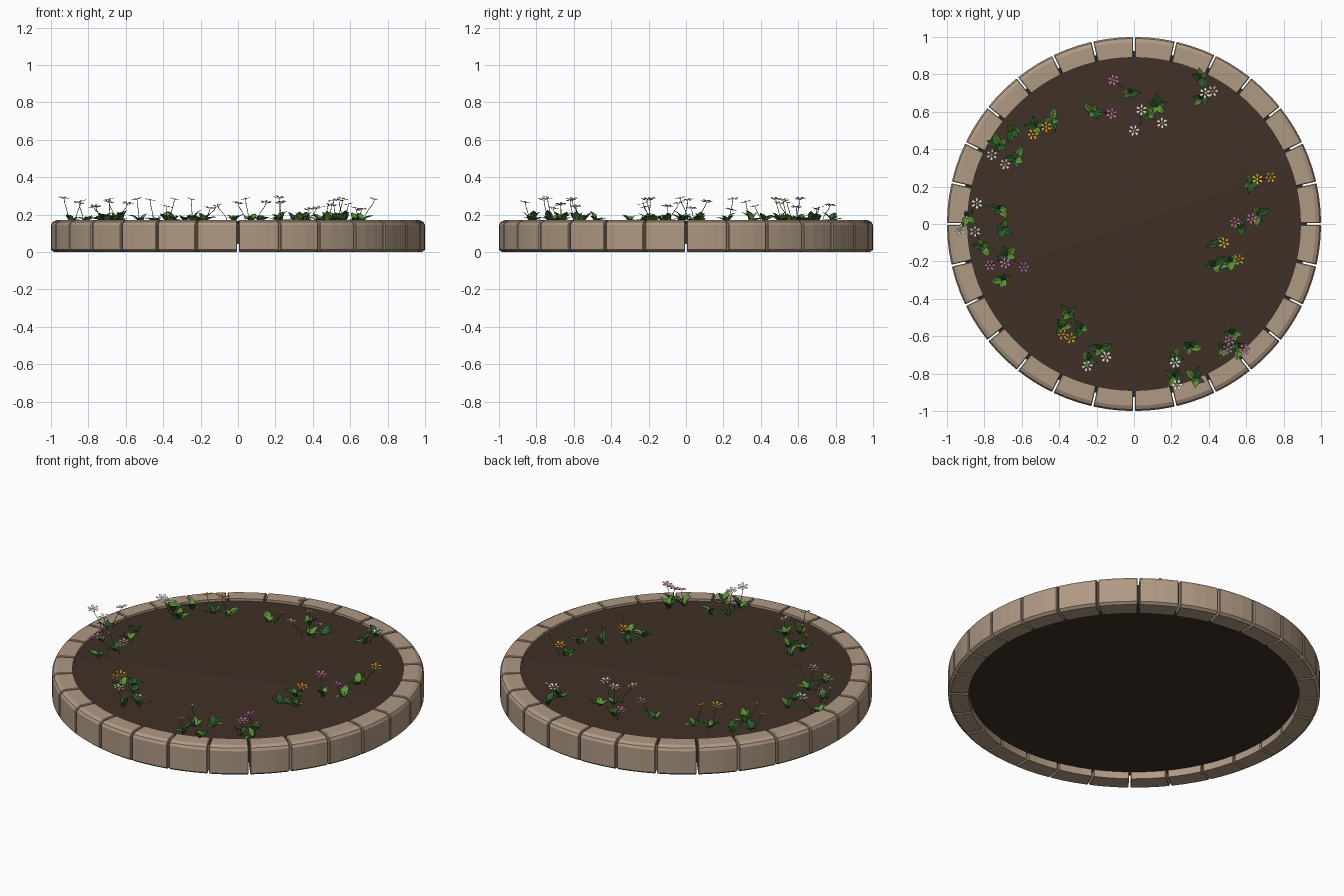
import bpy, bmesh, math, random
from mathutils import Vector

random.seed(4)
if "Cube" in bpy.data.objects:
    bpy.data.objects.remove(bpy.data.objects["Cube"], do_unlink=True)


def material(name, rgb):
    m = bpy.data.materials.new(name)
    m.use_nodes = True
    m.diffuse_color = (*rgb, 1)
    m.node_tree.nodes["Principled BSDF"].inputs["Base Color"].default_value = (*rgb, 1)
    return m


STONE = material("tan stone", (0.43, 0.32, 0.23))
SOIL = material("dark soil", (0.05, 0.03, 0.02))
LEAF = material("fresh green leaf", (0.11, 0.28, 0.04))
DARK = material("deep green leaf", (0.025, 0.1, 0.025))
STEM = material("stem green", (0.05, 0.13, 0.03))
PETALS = {
    "pink": material("pink petal", (0.62, 0.18, 0.5)),
    "white": material("white petal", (0.8, 0.76, 0.74)),
    "orange": material("orange petal", (0.8, 0.38, 0.04)),
}
CENTRE = material("yellow centre", (0.7, 0.45, 0.05))


def add_object(name, bm, *mats):
    mesh = bpy.data.meshes.new(name)
    bm.to_mesh(mesh)
    bm.free()
    for m in mats:
        mesh.materials.append(m)
    obj = bpy.data.objects.new(name, mesh)
    bpy.context.collection.objects.link(obj)
    return obj


def polar(r, a, z):
    return Vector((r * math.cos(a), r * math.sin(a), z))


# Ring of curved edging stones: one wedge, repeated around the circle
BLOCKS, SEGMENTS, GAP = 28, 3, 0.005
PROFILE = [(0.89, 0), (0.985, 0), (1, 0.012), (1, 0.145),
           (0.992, 0.16), (0.972, 0.17), (0.89, 0.17)]
step = math.tau / BLOCKS
bm = bmesh.new()
rings = []
for i in range(SEGMENTS + 1):
    a = GAP + (step - 2 * GAP) * i / SEGMENTS
    rings.append([bm.verts.new(polar(r, a, z)) for r, z in PROFILE])
n = len(PROFILE)
for p, q in zip(rings, rings[1:]):
    for j in range(n):
        k = (j + 1) % n
        bm.faces.new((p[j], p[k], q[k], q[j]))
bm.faces.new(rings[0])
bm.faces.new(rings[-1])
bmesh.ops.recalc_face_normals(bm, faces=bm.faces)
ends = [e for e in bm.edges if e.is_manifold and e.calc_face_angle() > 1.2
        and any(len(f.verts) == n for f in e.link_faces)]
bmesh.ops.bevel(bm, geom=ends, offset=0.004, segments=1, affect="EDGES")
stone = add_object("edging_stone", bm, STONE)
for i in range(1, BLOCKS):
    copy = bpy.data.objects.new("edging_stone", stone.data)
    copy.rotation_euler.z = i * step
    bpy.context.collection.objects.link(copy)


# Soil slab with a gently domed top
SOIL_TOP = 0.155
bm = bmesh.new()
sides = 84
loops = []
for r, z in [(0.925, 0.042), (0.925, SOIL_TOP), (0.6, 0.162), (0.3, 0.166)]:
    loops.append([bm.verts.new(polar(r, math.tau * i / sides, z)) for i in range(sides)])
for lo, hi in zip(loops, loops[1:]):
    for i in range(sides):
        k = (i + 1) % sides
        bm.faces.new((lo[i], lo[k], hi[k], hi[i]))
bm.faces.new(loops[0][::-1])
bm.faces.new(loops[-1])
soil = add_object("soil", bm, SOIL)
bpy.context.view_layer.objects.active = soil
soil.select_set(True)
bpy.ops.object.shade_smooth_by_angle(angle=math.radians(30))


# Folded, pointed leaves that arch outward from each crown
def leaf(bm, base, azimuth, tilt, length, mat):
    out, side = polar(1, azimuth, 0), polar(1, azimuth + math.pi / 2, 0)
    point = Vector(base)
    rows = []
    for width in (0.03, 0.2, 0.25, 0.15, 0.01):
        w = width * length
        fold = Vector((0, 0, 0.35 * w))
        rows.append([bm.verts.new(p) for p in
                     (point - side * w + fold, point, point + side * w + fold)])
        point = point + (out * math.cos(tilt) + Vector((0, 0, math.sin(tilt)))) * length / 4
        tilt -= 0.22
    for p, q in zip(rows, rows[1:]):
        for j in range(2):
            bm.faces.new((p[j], p[j + 1], q[j + 1], q[j])).material_index = mat


CROWNS = [(-.22, .6), (-.02, .7), (.07, .58), (.12, .63), (.36, .78), (.36, .67),
          (-.44, .55), (-.52, .52), (-.65, .5), (-.72, .42), (-.63, .35),
          (-.72, .08), (-.89, .04), (-.7, -.02), (-.81, -.12), (-.68, -.17),
          (-.7, -.3), (-.35, -.48), (-.38, -.55), (-.28, -.56), (-.24, -.73),
          (-.18, -.67), (.3, -.66), (.22, -.71), (.33, -.83), (.22, -.82),
          (.53, -.59), (.48, -.67), (.56, -.66), (.45, -.1), (.52, -.2),
          (.43, -.22), (.66, .05), (.57, -.02), (.63, .22)]
bm = bmesh.new()
for i, (x, y) in enumerate(CROWNS):
    turn = random.uniform(0, math.tau)
    for k in range(5):
        leaf(bm, (x, y, SOIL_TOP), turn + k * math.tau / 5 + random.uniform(-.4, .4),
             random.uniform(0.55, 1.35), random.uniform(0.05, 0.085),
             int((i + k // 3) % 2))
add_object("leaves", bm, LEAF, DARK)

# Flowers: flat six-petal heads on thin stems
FLOWERS = {
    "pink": [(-.11, .77), (-.12, .59), (-.77, -.22), (-.69, -.21), (-.59, -.23),
             (.51, -.62), (.5, -.67), (.59, -.67), (.54, .01), (.63, .03)],
    "white": [(.04, .61), (0, .5), (.15, .54), (.38, .7), (.42, .71), (-.76, .37),
              (-.69, .32), (-.84, .11), (-.93, -.03), (-.85, -.04), (-.25, -.76),
              (-.15, -.71), (.22, -.74), (.23, -.86)],
    "orange": [(-.54, .48), (-.47, .52), (-.38, -.59), (-.34, -.61), (.48, -.1),
               (.56, -.19), (.66, .24), (.73, .25)],
}
stems = bpy.data.curves.new("flower_stems", "CURVE")
stems.dimensions = "3D"
stems.bevel_depth = 0.0016
stems.bevel_resolution = 0
stems.resolution_u = 4
stems.materials.append(STEM)


def add_stem(start, end):
    spline = stems.splines.new("BEZIER")
    spline.bezier_points.add(1)
    lift = Vector((0, 0, (end.z - start.z) * 0.5))
    for bp, co, sign in zip(spline.bezier_points, (start, end), (1, -1)):
        bp.co = co
        bp.handle_left, bp.handle_right = co - lift, co + lift
    spline.bezier_points[1].handle_left = end - lift * 0.5


for colour, spots in FLOWERS.items():
    bm = bmesh.new()
    for x, y in spots:
        head = Vector((x, y, random.uniform(0.225, 0.29)))
        crown = min(CROWNS, key=lambda c: math.hypot(c[0] - x, c[1] - y))
        root = Vector((*crown, SOIL_TOP)).lerp(Vector((x, y, SOIL_TOP)), 0.4)
        add_stem(root, head)
        spin = random.uniform(0, 1)
        lean = polar(0.25, random.uniform(0, math.tau), 0)

        def on_head(r, a, z):
            p = polar(r, a, z)
            return head + p + Vector((0, 0, p.dot(lean)))

        for k in range(6):
            a = spin + k * math.tau / 6
            bm.faces.new([bm.verts.new(on_head(r, a + d, z)) for r, d, z in
                          ((0.003, 0, 0), (0.021, -.36, .002), (0.031, -.2, .004),
                           (0.031, .2, .004), (0.021, .36, .002))])
        disc = [bm.verts.new(on_head(0.007, math.tau * k / 6, 0.004)) for k in range(6)]
        bm.faces.new(disc).material_index = 1
    add_object(colour + "_flowers", bm, PETALS[colour], CENTRE)

bpy.context.collection.objects.link(bpy.data.objects.new("flower_stems", stems))
